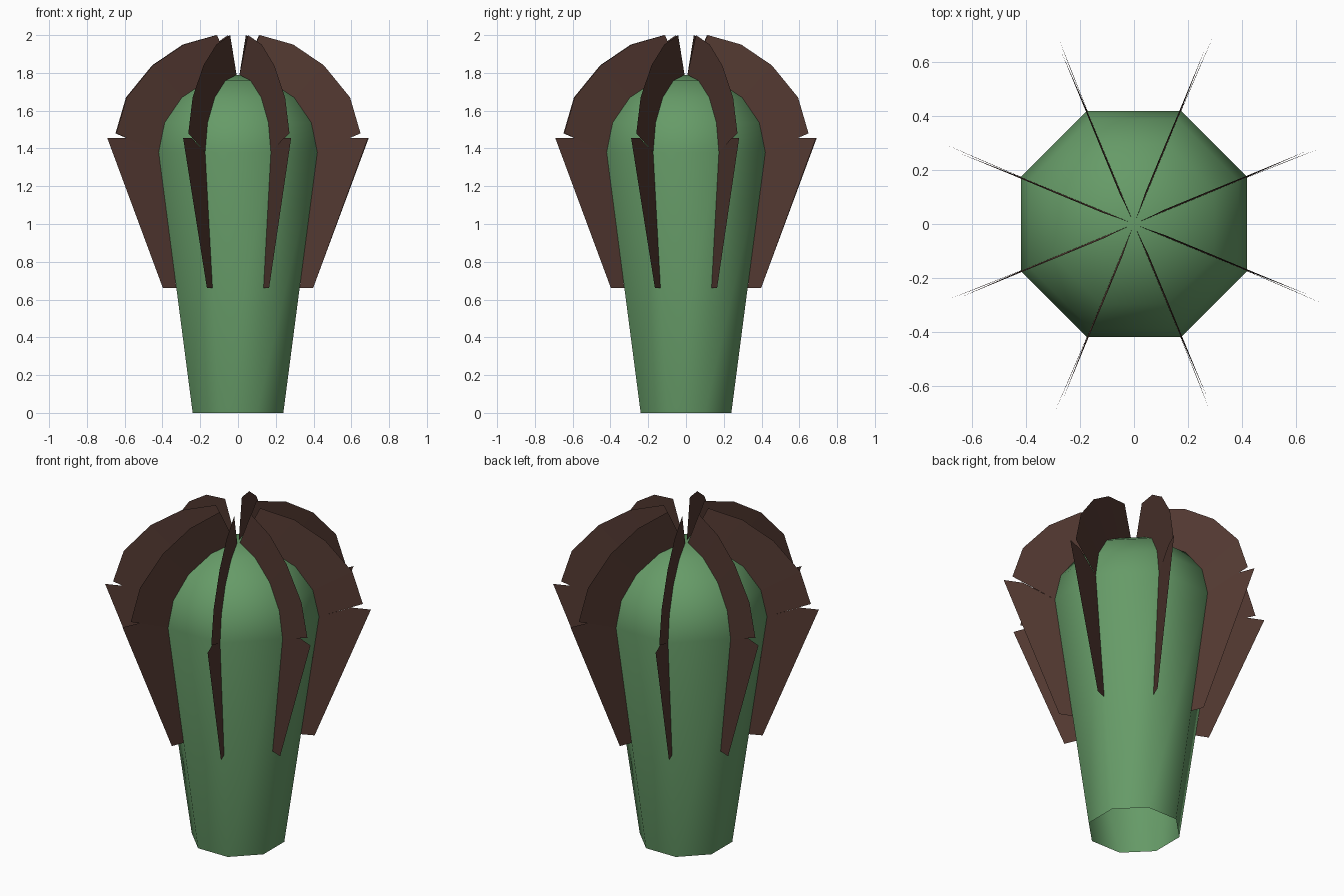
import bpy, bmesh, math

if "Cube" in bpy.data.objects:
    bpy.data.objects.remove(bpy.data.objects["Cube"])

SIDES = 8
COS = math.cos(math.pi / SIDES)


def material(name, rgb):
    m = bpy.data.materials.new(name)
    m.diffuse_color = (*rgb, 1)
    m.use_nodes = True
    m.node_tree.nodes["Principled BSDF"].inputs["Base Color"].default_value = m.diffuse_color
    return m


green = material("leaf green", (0.133, 0.328, 0.137))
brown = material("dark brown", (0.089, 0.042, 0.032))


def angle(i):
    return math.pi / SIDES + i * 2 * math.pi / SIDES


def make_object(name, bm, mat, smooth):
    mesh = bpy.data.meshes.new(name)
    for f in bm.faces:
        f.smooth = smooth
    bm.to_mesh(mesh)
    bm.free()
    mesh.materials.append(mat)
    obj = bpy.data.objects.new(name, mesh)
    bpy.context.collection.objects.link(obj)
    return obj


# Profile of the body: straight taper, then a quarter-ellipse dome
BASE_Z, DOME_R, DOME_H = 1.38, 0.42 / COS, 0.41
dome = [(DOME_R * math.cos(math.radians(22.5 * k)),
         BASE_Z + DOME_H * math.sin(math.radians(22.5 * k))) for k in range(5)]
profile = [(0.24 / COS, 0)] + dome[:4]

# Body: eight-sided shell, open at the bottom
bm = bmesh.new()
rings = [[bm.verts.new((r * math.cos(angle(i)), r * math.sin(angle(i)), z))
          for i in range(SIDES)] for r, z in profile]
for a, b in zip(rings, rings[1:]):
    for i in range(SIDES):
        j = (i + 1) % SIDES
        bm.faces.new((a[i], a[j], b[j], b[i]))
apex = bm.verts.new((0, 0, BASE_Z + DOME_H))
for i in range(SIDES):
    bm.faces.new((rings[-1][i], rings[-1][(i + 1) % SIDES], apex))
make_object("body", bm, green, True)

# Fin outline in (radius, height, sideways offset)
inner = [(r, z, 0) for r, z in dome[:4]] + [(0.02, BASE_Z + DOME_H, 0)]
outer = [(0.70, 1.48, 0.005), (0.64, 1.67, 0.005), (0.49, 1.84, 0.005),
         (0.314, 1.95, 0.006), (0.123, 2.0, 0.006)]
lower = [(DOME_R, BASE_Z, 0), (0.353, 0.66, 0), (0.43, 0.66, 0),
         (0.747, 1.455, -0.005), (0.635, 1.455, -0.002)]


def fin(i):
    c, s = math.cos(angle(i)), math.sin(angle(i))
    bm = bmesh.new()

    def vert(p):
        r, z, t = p
        return bm.verts.new((r * c - t * s, r * s + t * c, z))

    # upper crest follows the dome
    a, b = [vert(p) for p in inner], [vert(p) for p in outer]
    for k in range(4):
        bm.faces.new((a[k], b[k], b[k + 1], a[k + 1]))
    # lower blade hangs along the body edge
    bm.faces.new([vert(p) for p in lower])
    make_object(f"fin_{i + 1}", bm, brown, False)


for i in range(SIDES):
    fin(i)
